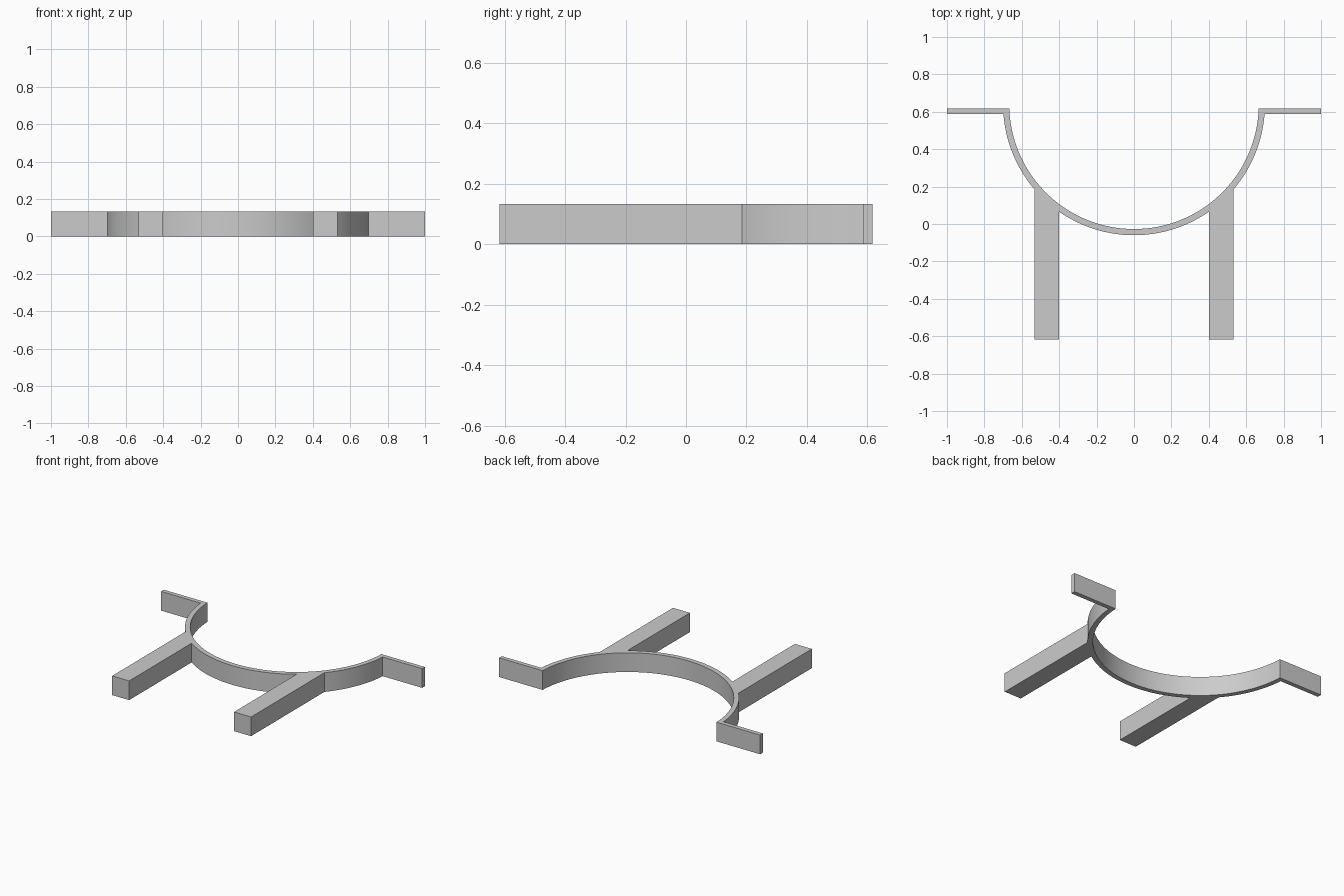
import bpy
import bmesh
import math

HEIGHT = 0.133
CENTRE_Y = 0.64               # centre of the curved band
R_OUT, R_IN = 0.70, 0.667     # band radii
LEG_IN, LEG_OUT = 0.402, 0.532
FRONT, BACK = -0.617, 0.617
TAB_FRONT = 0.587

cube = bpy.data.objects.get("Cube")
if cube:
    bpy.data.objects.remove(cube, do_unlink=True)

grey = bpy.data.materials.new("plain grey")
grey.use_nodes = True
colour = (0.6, 0.6, 0.6, 1)
grey.diffuse_color = colour
grey.node_tree.nodes["Principled BSDF"].inputs["Base Color"].default_value = colour


def angle_at_x(r, x):
    return math.asin(x / r)


def angle_at_y(r, y):
    return math.acos((CENTRE_Y - y) / r)


def arc(r, a, b, steps):
    """Points on the band, angle measured from its frontmost point."""
    angles = [a + (b - a) * i / steps for i in range(steps + 1)]
    return [(r * math.sin(t), CENTRE_Y - r * math.cos(t)) for t in angles]


# Left half outline: band front, leg, band side, end tab, band inside
half = arc(R_OUT, 0, angle_at_x(R_OUT, LEG_IN), 14)
half += [(LEG_IN, FRONT), (LEG_OUT, FRONT)]
half += arc(R_OUT, angle_at_x(R_OUT, LEG_OUT), angle_at_y(R_OUT, TAB_FRONT), 14)
half += [(1, TAB_FRONT), (1, BACK)]
half += arc(R_IN, angle_at_y(R_IN, BACK), 0, 32)

# Mirror the outline to the right side, sharing the two centre points
outline = half + [(-x, y) for x, y in reversed(half[1:-1])]

# Extrude the closed outline into one solid bracket
bm = bmesh.new()
base = bm.faces.new([bm.verts.new((x, y, 0)) for x, y in outline])
extruded = bmesh.ops.extrude_face_region(bm, geom=[base], use_keep_orig=True)
top = [v for v in extruded["geom"] if isinstance(v, bmesh.types.BMVert)]
bmesh.ops.translate(bm, verts=top, vec=(0, 0, HEIGHT))
bmesh.ops.recalc_face_normals(bm, faces=bm.faces)
mesh = bpy.data.meshes.new("curved_bracket")
bm.to_mesh(mesh)
bm.free()
mesh.materials.append(grey)

bracket = bpy.data.objects.new("curved_bracket", mesh)
bpy.context.collection.objects.link(bracket)
bpy.ops.object.select_all(action="DESELECT")
bracket.select_set(True)
bpy.context.view_layer.objects.active = bracket
bpy.ops.object.shade_smooth_by_angle(angle=math.radians(20))
